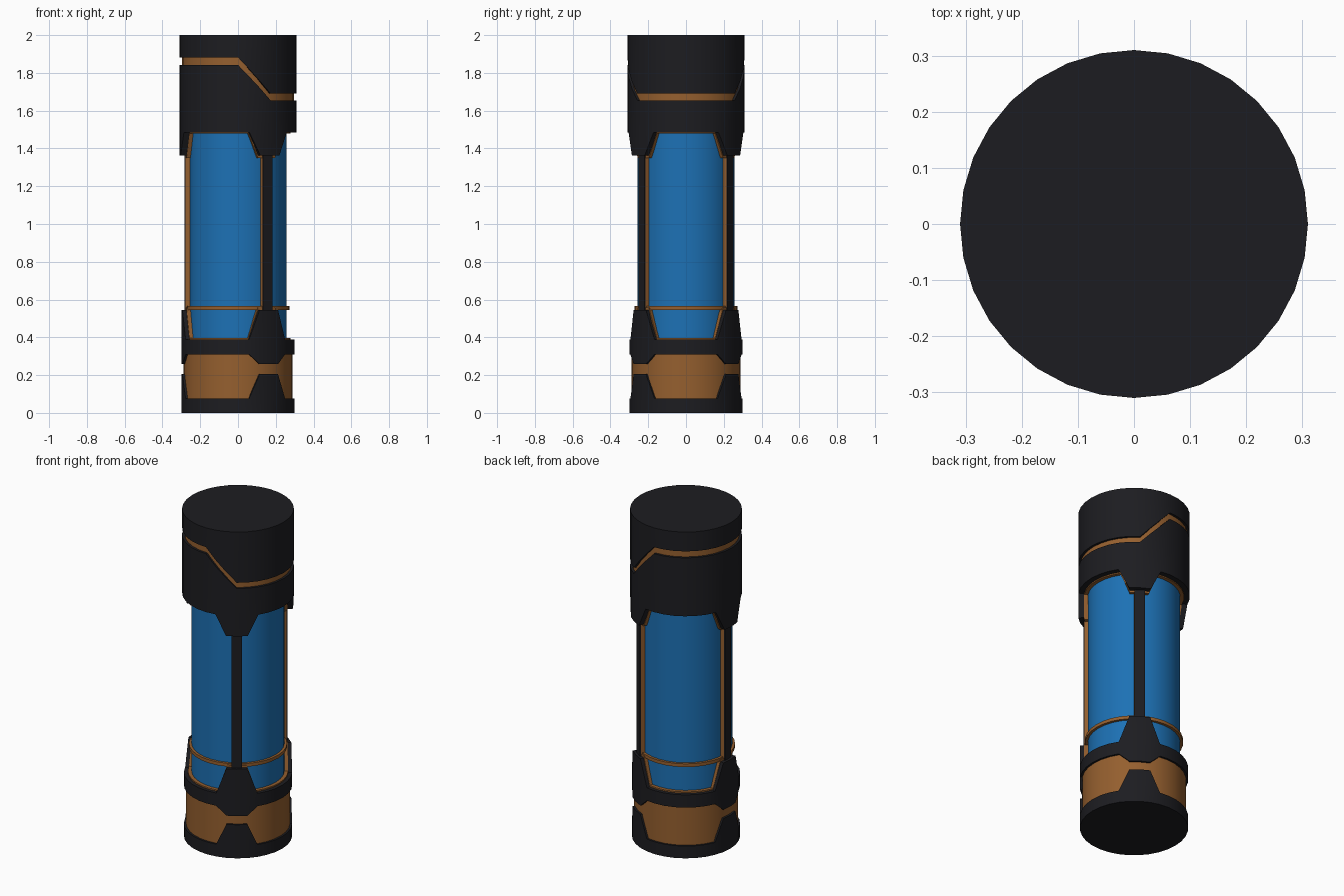
import bpy, bmesh, math
from mathutils import Matrix

if "Cube" in bpy.data.objects:
    bpy.data.objects.remove(bpy.data.objects["Cube"])

N = 32                     # sides of every round part
STRUTS = (5, 16, 27)       # columns carrying the three struts


def material(name, rgb):
    m = bpy.data.materials.new(name)
    m.diffuse_color = (*rgb, 1)
    m.use_nodes = True
    m.node_tree.nodes["Principled BSDF"].inputs["Base Color"].default_value = m.diffuse_color
    return m


BLACK = material("black_casing", (0.012, 0.012, 0.015))
COPPER = material("copper_trim", (0.30, 0.115, 0.028))
BLUE = material("blue_core", (0.012, 0.165, 0.46))


def finish(name, bm, mat):
    bmesh.ops.recalc_face_normals(bm, faces=bm.faces)
    me = bpy.data.meshes.new(name)
    bm.to_mesh(me)
    bm.free()
    me.materials.append(mat)
    ob = bpy.data.objects.new(name, me)
    bpy.context.collection.objects.link(ob)
    bpy.context.view_layer.objects.active = ob
    ob.select_set(True)
    bpy.ops.object.shade_smooth_by_angle(angle=math.radians(30))
    ob.select_set(False)
    return ob


def flat(z):
    return lambda k: z


def tabs(base, tip):
    """Edge height that runs from base to tip around each strut."""
    def f(k):
        d = min(min((k - s) % N, (s - k) % N) for s in STRUTS)
        return base + (tip - base) * min(1, max(0, 2 - d))
    return f


def step(low, high):
    """Edge height that is low on the right side, high on the left."""
    def f(k):
        d = min(k % N, -k % N)
        return low + (high - low) * min(1, max(0, (d - 5) / 3))
    return f


def shell(name, r_in, r_out, lo, hi, mat, lid=None):
    """Round wall with shaped lower and upper edges, optionally closed."""
    bm = bmesh.new()

    def ring(r, h):
        return [bm.verts.new((r * math.cos(k * math.tau / N),
                              r * math.sin(k * math.tau / N), h(k))) for k in range(N)]
    loops = [ring(r_in, lo), ring(r_out, lo), ring(r_out, hi), ring(r_in, hi)]
    skip = {"bottom": 0, "top": 2}.get(lid)
    for i in range(4):
        a, b = loops[i], loops[(i + 1) % 4]
        if i == skip:
            continue
        if i == 3 and lid:     # closed parts are filled by the core
            continue
        for k in range(N):
            j = (k + 1) % N
            bm.faces.new((a[k], a[j], b[j], b[k]))
    if lid:
        bm.faces.new(loops[1] if lid == "bottom" else loops[2])
    return finish(name, bm, mat)


def bar(name, r0, r1, width, z0, z1, angle, mat):
    bm = bmesh.new()
    bmesh.ops.create_cube(bm, size=1, matrix=Matrix.Rotation(angle, 4, "Z")
                          @ Matrix.Translation(((r0 + r1) / 2, 0, (z0 + z1) / 2))
                          @ Matrix.Diagonal((r1 - r0, width, z1 - z0, 1)))
    return finish(name, bm, mat)


# Glowing core
core = bmesh.new()
bmesh.ops.create_cone(core, cap_ends=True, segments=N, radius1=0.257, radius2=0.257,
                      depth=1.5, matrix=Matrix.Translation((0, 0, 0.95)))
finish("core", core, BLUE)

# Base: foot, copper band and toothed collar
shell("foot", 0.25, 0.30, flat(0), tabs(0.075, 0.205), BLACK, "bottom")
shell("base_band", 0.25, 0.288, flat(0.04), flat(0.35), COPPER)
shell("lower_collar", 0.25, 0.30, tabs(0.31, 0.258), tabs(0.388, 0.545), BLACK)
shell("lower_collar_liner", 0.25, 0.278, flat(0.35), tabs(0.396, 0.557), COPPER)
shell("lower_ring", 0.25, 0.272, flat(0.545), flat(0.565), COPPER)

# Head: toothed body, stepped groove and closed cap
shell("head_body", 0.25, 0.31, tabs(1.485, 1.362), step(1.655, 1.842), BLACK)
shell("head_liner", 0.25, 0.278, tabs(1.478, 1.35), flat(1.6), COPPER)
shell("head_groove", 0.25, 0.296, flat(1.6), flat(1.95), COPPER)
shell("head_cap", 0.25, 0.31, step(1.69, 1.882), flat(2), BLACK, "top")

# Copper-sided struts with black faces
for s in STRUTS:
    a = s * math.tau / N
    bar("strut", 0.24, 0.281, 0.056, 0.53, 1.40, a, COPPER)
    bar("strut_face", 0.278, 0.284, 0.058, 0.53, 1.40, a, BLACK)
